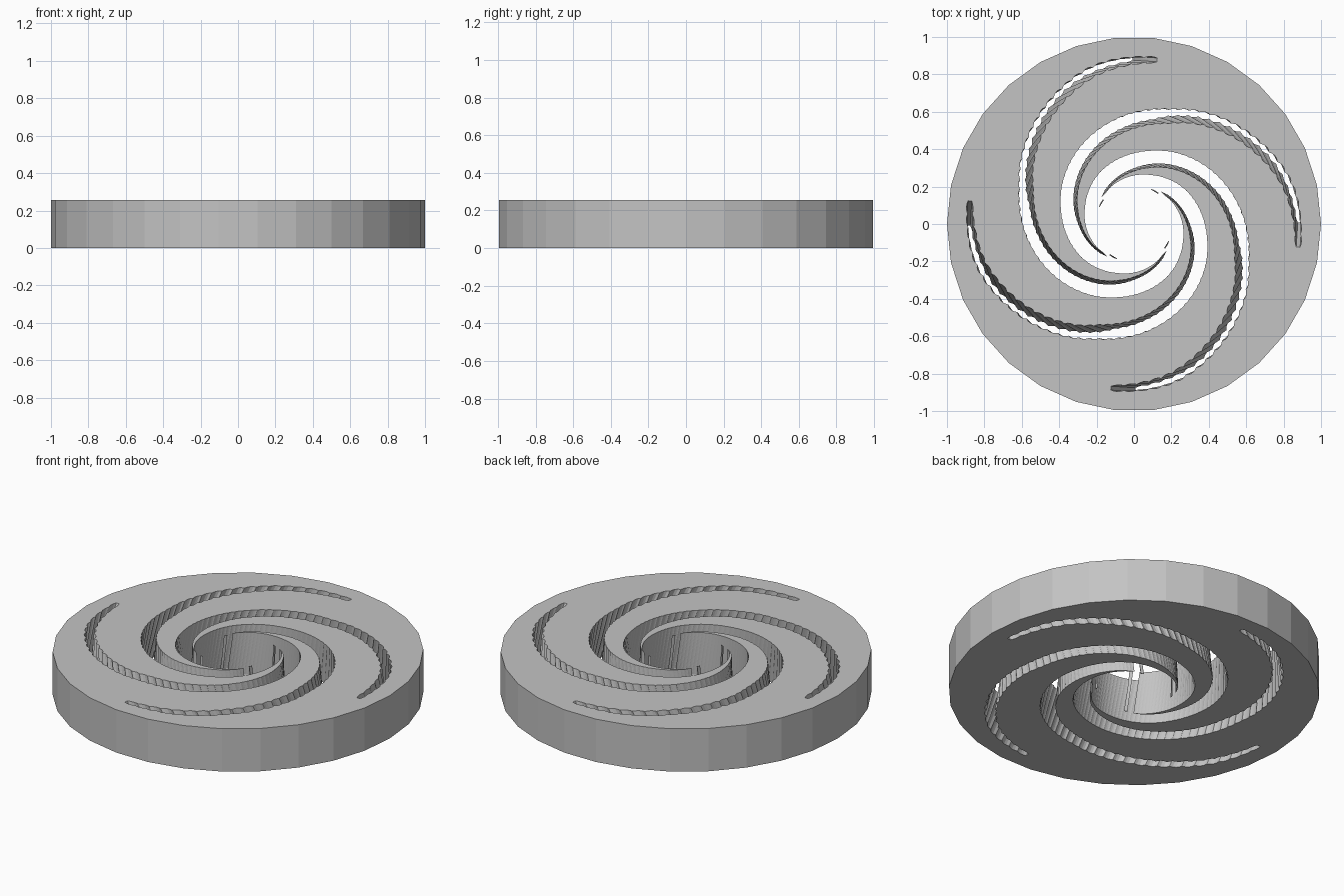
import bpy, bmesh
from math import sin, cos, radians

if "Cube" in bpy.data.objects:
    bpy.data.objects.remove(bpy.data.objects["Cube"], do_unlink=True)

HEIGHT = 0.255
TWIST = radians(8.5)      # turn of each slot from top to bottom
BEAD = 4.5                # degrees per scallop
SUB = 4                   # samples per scallop
# Slot centreline: degrees from the outer tip, radius, half width
PATH = [(0, .887, .016), (21, .85, .03), (36, .795, .035), (68, .66, .040),
        (82, .60, .042), (172, .362, .048), (229, .273, .047),
        (262, .23, .045), (330, .172, .045)]


def sample(t, k):
    """Smooth interpolation of column k of the path."""
    def slope(i):
        a, b = PATH[max(i - 1, 0)], PATH[min(i + 1, len(PATH) - 1)]
        return (b[k] - a[k]) / (b[0] - a[0])
    i = max(j for j in range(len(PATH) - 1) if PATH[j][0] <= t)
    a, b = PATH[i], PATH[i + 1]
    d = b[0] - a[0]
    s = (t - a[0]) / d
    return ((2*s**3 - 3*s**2 + 1) * a[k] + (s**3 - 2*s**2 + s) * d * slope(i)
            + (3*s**2 - 2*s**3) * b[k] + (s**3 - s**2) * d * slope(i + 1))


def mesh_object(name, bm):
    bmesh.ops.recalc_face_normals(bm, faces=bm.faces)
    mesh = bpy.data.meshes.new(name)
    bm.to_mesh(mesh)
    bm.free()
    obj = bpy.data.objects.new(name, mesh)
    bpy.context.collection.objects.link(obj)
    return obj


def prism(name, radius, sides, z0, z1):
    bm = bmesh.new()
    rim = [bm.verts.new((radius * cos(radians(360 * i / sides)),
                         radius * sin(radians(360 * i / sides)), z0))
           for i in range(sides)]
    face = bm.faces.new(rim)
    up = bmesh.ops.extrude_face_region(bm, geom=[face])["geom"]
    for v in up:
        if isinstance(v, bmesh.types.BMVert):
            v.co.z = z1
    return mesh_object(name, bm)


def spiral_slot(name, start):
    """Scalloped, twisted spiral ribbon used to cut one slot."""
    bm = bmesh.new()
    rings = []
    for n in range(int(PATH[-1][0] / BEAD * SUB) + 1):
        t = n * BEAD / SUB
        c, w = sample(t, 1), sample(t, 2)
        f = 2 * (n % SUB) / SUB - 1
        dip = min(.35, .5 * (c * radians(BEAD) / 2 / w) ** 2)
        h = w * (1 - dip * f * f)
        ring = []
        for z, r in ((-.02, c - h), (-.02, c + h),
                     (HEIGHT + .02, c + h), (HEIGHT + .02, c - h)):
            a = radians(start + t) + TWIST * (1 - z / HEIGHT)
            ring.append(bm.verts.new((r * cos(a), r * sin(a), z)))
        rings.append(ring)
    for p, q in zip(rings, rings[1:]):
        for k in range(4):
            m = (k + 1) % 4
            bm.faces.new((p[k], p[m], q[m], q[k]))
    bm.faces.new(rings[0])
    bm.faces.new(rings[-1])
    bmesh.ops.triangulate(bm, faces=bm.faces)
    return mesh_object(name, bm)


# Solid disc
disc = prism("spiral_disc", 1, 30, 0, HEIGHT)
mat = bpy.data.materials.new("light_grey")
mat.use_nodes = True
grey = (.55, .55, .55, 1)
mat.diffuse_color = grey
mat.node_tree.nodes["Principled BSDF"].inputs["Base Color"].default_value = grey
disc.data.materials.append(mat)

# Central opening and four spiral slots
cutters = [prism("centre_cutter", .205, 48, -.02, HEIGHT + .02)]
cutters += [spiral_slot("slot_cutter_%d" % (i + 1), 82 + 90 * i) for i in range(4)]
bpy.context.view_layer.objects.active = disc
for cutter in cutters:
    mod = disc.modifiers.new("cut", "BOOLEAN")
    mod.operation = "DIFFERENCE"
    mod.solver = "EXACT"
    mod.object = cutter
    bpy.ops.object.modifier_apply(modifier=mod.name)
for cutter in cutters:
    bpy.data.objects.remove(cutter, do_unlink=True)
